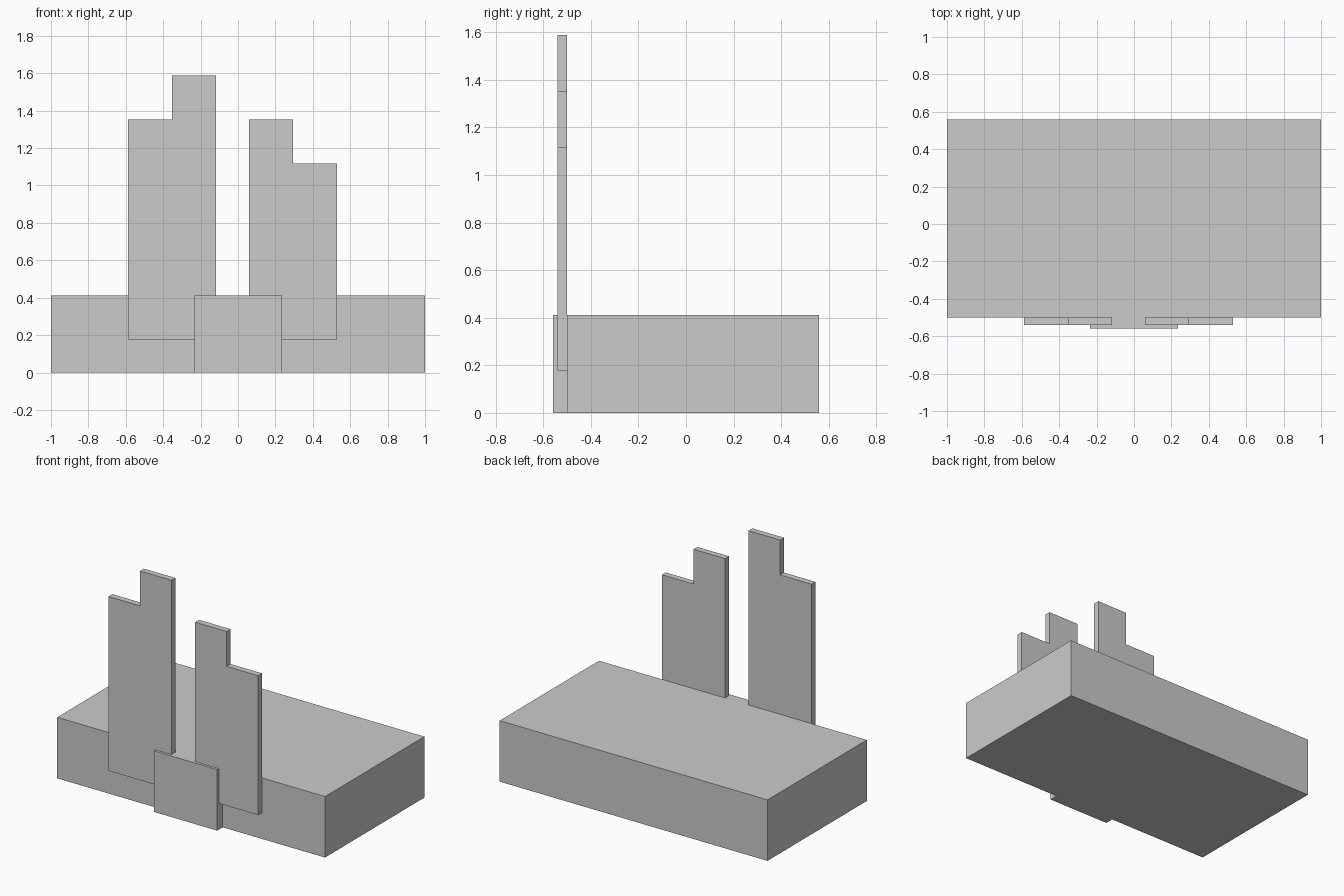
import bpy
import bmesh

if "Cube" in bpy.data.objects:
    bpy.data.objects.remove(bpy.data.objects["Cube"])

U = 1 / 17  # the design follows a grid of 34 units across


def extrude_profile(name, profile, y_front, y_back):
    """Solid made from an x-z outline swept along y, all in grid units."""
    bm = bmesh.new()
    face = bm.faces.new([bm.verts.new((x * U, y_front * U, z * U)) for x, z in profile])
    swept = bmesh.ops.extrude_face_region(bm, geom=[face])["geom"]
    verts = [g for g in swept if isinstance(g, bmesh.types.BMVert)]
    bmesh.ops.translate(bm, verts=verts, vec=(0, (y_back - y_front) * U, 0))
    bmesh.ops.recalc_face_normals(bm, faces=bm.faces)
    mesh = bpy.data.meshes.new(name)
    bm.to_mesh(mesh)
    bm.free()
    obj = bpy.data.objects.new(name, mesh)
    bpy.context.collection.objects.link(obj)
    return obj


def rect(x0, x1, z0, z1):
    return [(x0, z0), (x1, z0), (x1, z1), (x0, z1)]


def stepped(x0, xm, x1, z0, z_left, z_right):
    return [(x0, z0), (x1, z0), (x1, z_right), (xm, z_right), (xm, z_left), (x0, z_left)]


# Block base
extrude_profile("base", rect(-17, 17, 0, 7), -8.5, 9.5)

# Small panel at the front
extrude_profile("front_panel", rect(-4, 4, 0, 7), -9.5, -8.5)

# Upright stepped plates on the front face
extrude_profile("left_plate", stepped(-10, -6, -2, 3, 23, 27), -9.2, -8.5)
extrude_profile("right_plate", stepped(1, 5, 9, 3, 23, 19), -9.2, -8.5)
